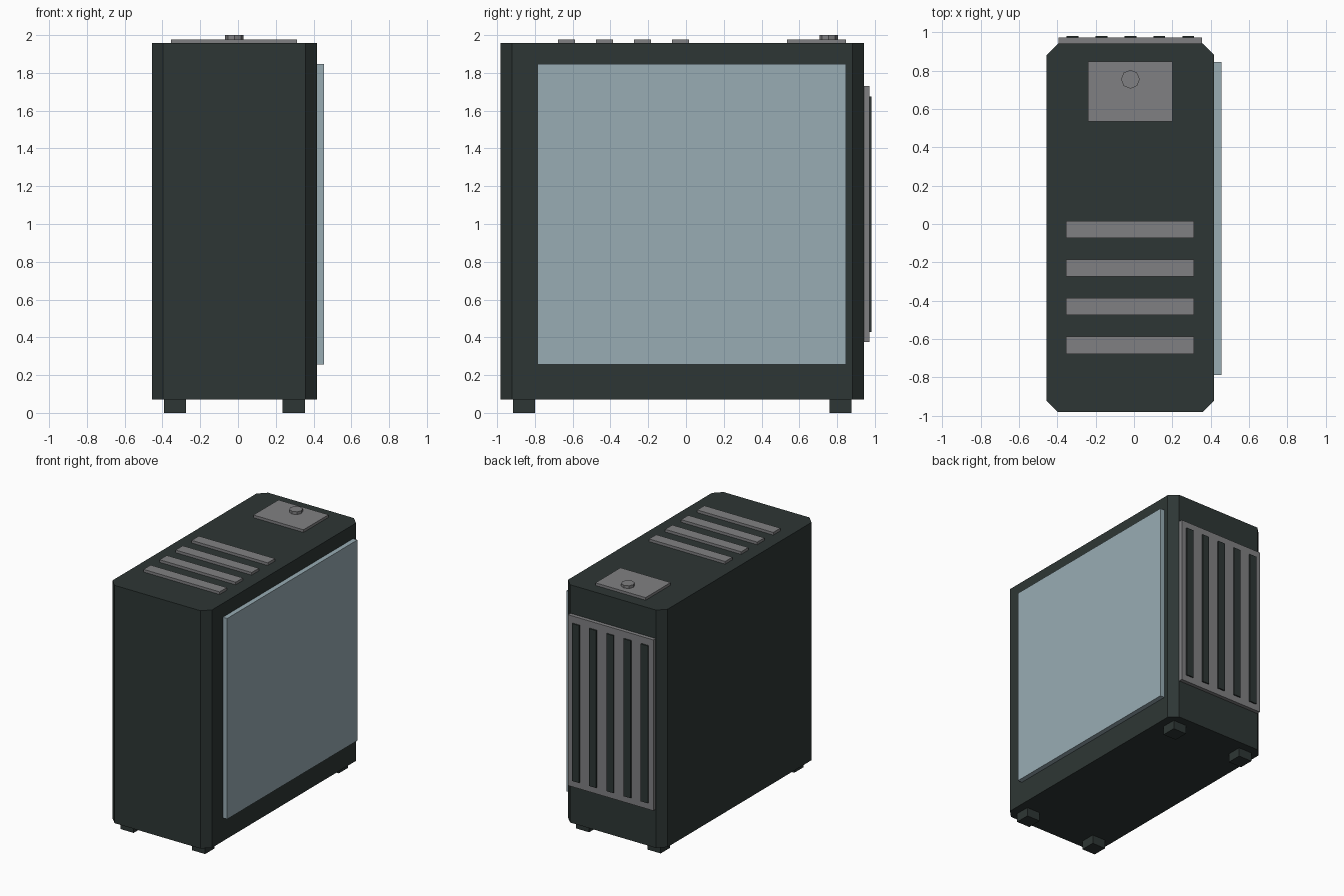
import bpy, bmesh, math
from mathutils import Matrix

if "Cube" in bpy.data.objects:
    bpy.data.objects.remove(bpy.data.objects["Cube"])


def material(name, rgb):
    m = bpy.data.materials.new(name)
    m.diffuse_color = (*rgb, 1)
    m.use_nodes = True
    m.node_tree.nodes["Principled BSDF"].inputs["Base Color"].default_value = m.diffuse_color
    return m


DARK = material("dark_case", (0.027, 0.037, 0.035))
GREY = material("grey_trim", (0.216, 0.216, 0.223))
GLASS = material("pale_glass", (0.314, 0.413, 0.456))
CX = -0.019  # mid-plane of the case


def finish(bm, name, mat):
    bmesh.ops.recalc_face_normals(bm, faces=bm.faces)
    me = bpy.data.meshes.new(name)
    bm.to_mesh(me)
    bm.free()
    me.materials.append(mat)
    ob = bpy.data.objects.new(name, me)
    bpy.context.collection.objects.link(ob)
    return ob


def box(name, x, y, z, mat, chamfer=0):
    """Box from (min, max) ranges; chamfer cuts the vertical edges."""
    bm = bmesh.new()
    bmesh.ops.create_cube(bm, size=1)
    for v in bm.verts:
        v.co = [r[0] if c < 0 else r[1] for c, r in zip(v.co, (x, y, z))]
    if chamfer:
        edges = [e for e in bm.edges
                 if abs(e.verts[0].co.z - e.verts[1].co.z) > 0.1]
        bmesh.ops.bevel(bm, geom=edges, offset=chamfer, segments=1, affect='EDGES')
    return finish(bm, name, mat)


def span(c, size):
    return (c - size / 2, c + size / 2)


# Main case with chamfered vertical corners
box("case_body", (-0.456, 0.418), (-0.982, 0.942), (0.07, 1.957), DARK, 0.06)

# Side window panel
box("side_window", (0.417, 0.456), (-0.787, 0.846), (0.255, 1.847), GLASS)

# Feet
for i, sx in enumerate((-1, 1)):
    for j, y in enumerate((-0.858, 0.818)):
        box(f"foot_{i}_{j}", span(CX + sx * 0.314, 0.117), span(y, 0.117), (0, 0.075), DARK)

# Grille plate with raised dark bars
box("grille_plate", span(CX, 0.75), (0.94, 0.972), (0.376, 1.731), GREY)
for i in range(5):
    box(f"grille_bar_{i}", span(CX + (i - 2) * 0.151, 0.062), (0.96, 0.982), (0.427, 1.676), DARK)

# Top vent strips
for i in range(4):
    box(f"top_vent_{i}", span(CX - 0.002, 0.668), span(-0.029 - i * 0.201, 0.09), (1.95, 1.978), GREY)

# Control plate and octagonal power button
box("control_plate", span(CX, 0.44), (0.534, 0.848), (1.95, 1.978), GREY)
bm = bmesh.new()
bmesh.ops.create_cone(bm, cap_ends=True, segments=8, radius1=0.049, radius2=0.049, depth=0.04,
                      matrix=Matrix.Translation((CX, 0.755, 1.98)))
finish(bm, "power_button", GREY)
